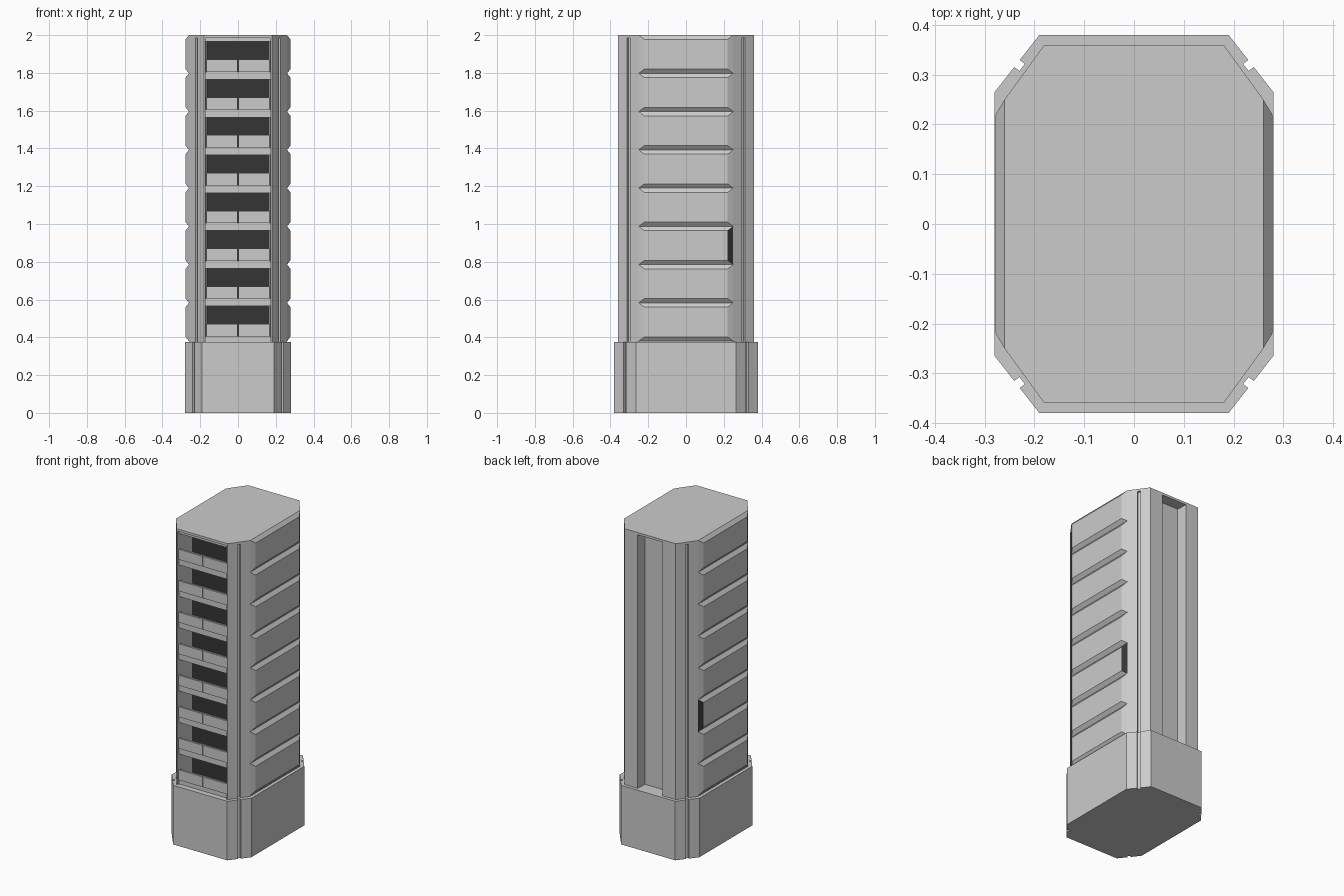
import bpy, bmesh
from mathutils import Vector

if "Cube" in bpy.data.objects:
    bpy.data.objects.remove(bpy.data.objects["Cube"])

dark = bpy.data.materials.new("dark_glass")
dark.diffuse_color = (0.035, 0.035, 0.035, 1)
dark.use_nodes = True
dark.node_tree.nodes["Principled BSDF"].inputs["Base Color"].default_value = dark.diffuse_color
grey = bpy.data.materials.new("grey_wall")
grey.diffuse_color = (0.8, 0.8, 0.8, 1)
grey.use_nodes = True
grey.node_tree.nodes["Principled BSDF"].inputs["Base Color"].default_value = grey.diffuse_color


def finish(name, bm):
    bmesh.ops.recalc_face_normals(bm, faces=bm.faces)
    me = bpy.data.meshes.new(name)
    bm.to_mesh(me)
    bm.free()
    ob = bpy.data.objects.new(name, me)
    bpy.context.collection.objects.link(ob)
    return ob


def prism(name, pts, z0, z1):
    bm = bmesh.new()
    f = bm.faces.new([bm.verts.new((x, y, z0)) for x, y in pts])
    r = bmesh.ops.extrude_face_region(bm, geom=[f], use_keep_orig=True)
    vs = [v for v in r["geom"] if isinstance(v, bmesh.types.BMVert)]
    bmesh.ops.translate(bm, verts=vs, vec=(0, 0, z1 - z0))
    return finish(name, bm)


def add_box(bm, x0, x1, y0, y1, z0, z1):
    vs = bmesh.ops.create_cube(bm, size=1)["verts"]
    for v in vs:
        v.co = ((x0 + x1) / 2 + v.co.x * (x1 - x0),
                (y0 + y1) / 2 + v.co.y * (y1 - y0),
                (z0 + z1) / 2 + v.co.z * (z1 - z0))


def corner(a, b, w=0.009, d=0.013):
    """Chamfer from a to b with a small square groove in its middle."""
    a, b = Vector(a), Vector(b)
    t = (b - a).normalized()
    n = Vector((-abs(t.y), -abs(t.x)))
    m = (a + b) / 2
    p, q = m - t * w, m + t * w
    return [a, p, p + n * d, q + n * d, q, b]


def outline(a, b, back=(), front=()):
    """Half outline from back centre to front centre, mirrored in x."""
    c = corner(a, b)
    half = list(back) + [tuple(p) for p in c]
    half += [(p.x, -p.y) for p in reversed(c)] + list(front)
    return half + [(-x, y) for x, y in reversed(half)]


# Plinth
prism("base", outline((0.19, 0.38), (0.28, 0.265)), 0, 0.375)

# Tower shaft with a back channel and a deep front bay
A, B = (0.18, 0.36), (0.26, 0.25)
prism("shaft", outline(A, B, back=[(0.085, 0.29), (0.088, 0.36)],
                       front=[(0.173, -0.36), (0.162, -0.22)]), 0.375, 1.99)

# Plain roof slab
prism("roof", [A, B, (B[0], -B[1]), (A[0], -A[1]),
               (-A[0], -A[1]), (-B[0], -B[1]), (-B[0], B[1]), (-A[0], A[1])],
      1.985, 2.0)

# Dark glazing at the back of the front bay
bm = bmesh.new()
add_box(bm, -0.163, 0.163, -0.224, -0.215, 0.375, 1.985)
finish("windows", bm).data.materials.append(dark)

# Floor slabs and paired balcony panels on each level
slabs, panels = bmesh.new(), bmesh.new()
for i in range(9):
    z = 0.375 + 0.2 * i
    add_box(slabs, -0.172, 0.172, -0.345, -0.22, max(0.375, z - 0.01), min(1.99, z + 0.03))
    if i < 8:
        for x0, x1 in ((-0.168, -0.002), (0.002, 0.168)):
            add_box(panels, x0, x1, -0.355, -0.343, z + 0.03, z + 0.095)
finish("floor_slabs", slabs)
finish("balcony_panels", panels)

# Bevelled side cladding, one raised panel per level on both sides
bm = bmesh.new()
step = 0.2025
for s in (-1, 1):
    for i in range(8):
        z0, z1 = 0.38 + step * i, 0.38 + step * (i + 1)

        def ring(x, y, inset):
            return [bm.verts.new((s * x, sy * y, z)) for sy, z in
                    ((-1, z0 + inset), (1, z0 + inset), (1, z1 - inset), (-1, z1 - inset))]
        lo, hi = ring(0.26, 0.25, 0), ring(0.278, 0.22, 0.023)
        bm.faces.new(hi)
        bm.faces.new(lo)
        for k in range(4):
            f = bm.faces.new((lo[k], lo[(k + 1) % 4], hi[(k + 1) % 4], hi[k]))
            # one dark vent at the rear edge of the third level
            if i == 2 and k == 1:
                f.material_index = 1
cladding = finish("side_cladding", bm)
cladding.data.materials.append(grey)
cladding.data.materials.append(dark)
